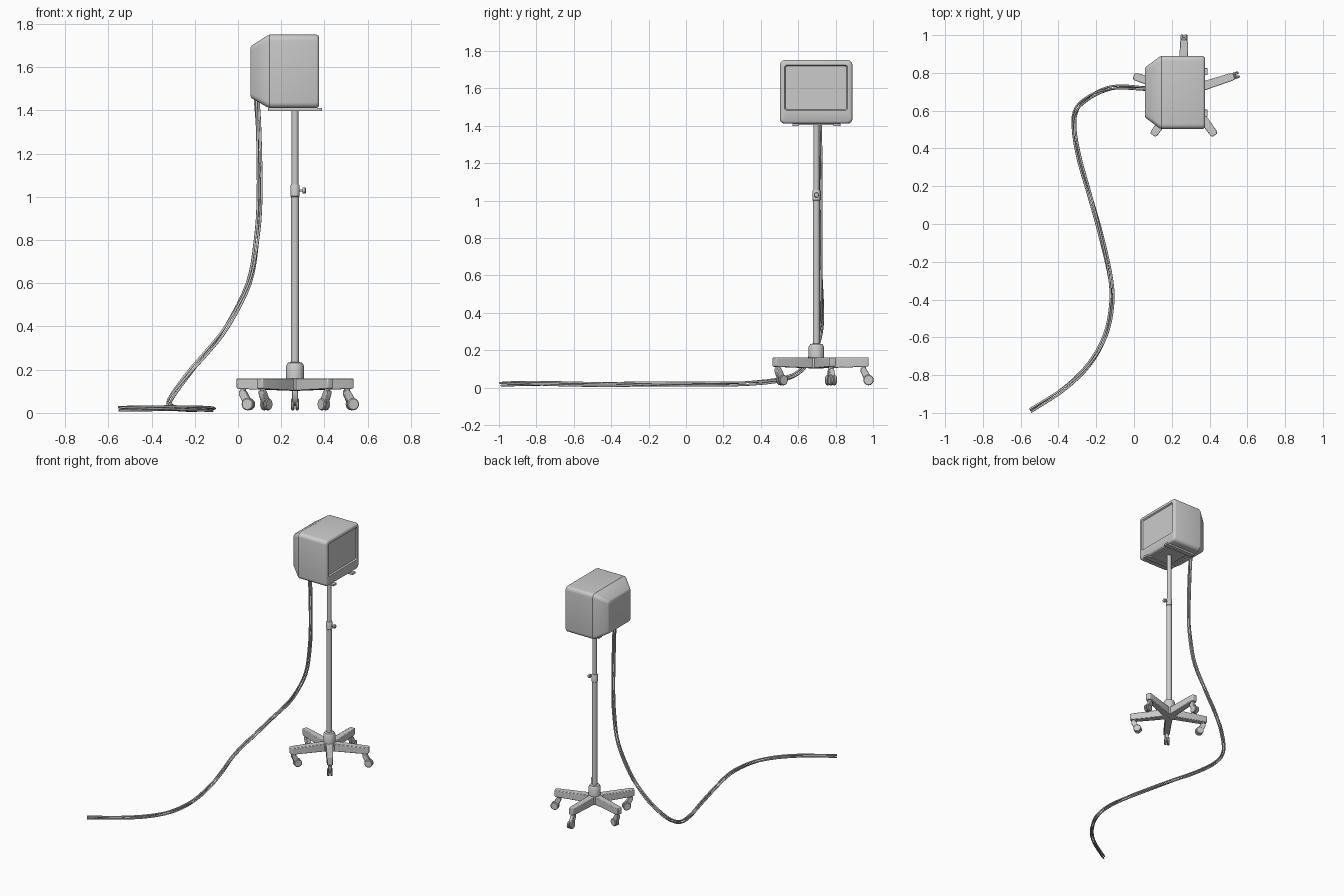
import bpy, bmesh, math
from mathutils import Vector, Matrix

if "Cube" in bpy.data.objects:
    bpy.data.objects.remove(bpy.data.objects["Cube"])

CX, CY = 0.264, 0.697          # stand axis


def finish(bm, name, smooth=True, bevel=0.0):
    bmesh.ops.recalc_face_normals(bm, faces=bm.faces)
    me = bpy.data.meshes.new(name)
    bm.to_mesh(me)
    bm.free()
    ob = bpy.data.objects.new(name, me)
    bpy.context.collection.objects.link(ob)
    if bevel:
        m = ob.modifiers.new("Bevel", 'BEVEL')
        m.width, m.segments, m.limit_method = bevel, 2, 'ANGLE'
    if smooth:
        bpy.ops.object.select_all(action='DESELECT')
        ob.select_set(True)
        bpy.context.view_layer.objects.active = ob
        bpy.ops.object.shade_smooth_by_angle(angle=math.radians(35))
    return ob


def skin(bm, rings, caps=(True, True)):
    vs = [[bm.verts.new(p) for p in r] for r in rings]
    n = len(vs[0])
    for a, b in zip(vs, vs[1:]):
        for i in range(n):
            bm.faces.new((a[i], a[(i + 1) % n], b[(i + 1) % n], b[i]))
    if caps[0]:
        bm.faces.new(vs[0][::-1])
    if caps[1]:
        bm.faces.new(vs[-1])


def rounded(x, y0, y1, z0, z1, r, seg=5):
    pts = []
    for k, (cy, cz) in enumerate(((y1 - r, z1 - r), (y0 + r, z1 - r), (y0 + r, z0 + r), (y1 - r, z0 + r))):
        for i in range(seg + 1):
            a = math.pi / 2 * (k + i / seg)
            pts.append((x, cy + r * math.cos(a), cz + r * math.sin(a)))
    return pts


def loft(name, sections, caps=(True, True)):
    bm = bmesh.new()
    skin(bm, [rounded(*s) for s in sections], caps)
    return finish(bm, name)


def box(name, x0, x1, y0, y1, z0, z1, bevel=0.0):
    bm = bmesh.new()
    bmesh.ops.create_cube(bm, size=1, matrix=Matrix.Translation(((x0 + x1) / 2, (y0 + y1) / 2, (z0 + z1) / 2))
                          @ Matrix.Diagonal((x1 - x0, y1 - y0, z1 - z0, 1)))
    return finish(bm, name, False, bevel)


def lathe(name, profile, matrix, n=24):
    bm = bmesh.new()
    skin(bm, [[matrix @ Vector((r * math.cos(2 * math.pi * i / n), r * math.sin(2 * math.pi * i / n), z))
               for i in range(n)] for r, z in profile])
    return finish(bm, name)


def extrude(name, outline, w, matrix, bevel=0.003):
    # side outline (along, up) given a width across
    bm = bmesh.new()
    skin(bm, [[matrix @ Vector((d, s * w / 2, z)) for d, z in outline] for s in (-1, 1)])
    return finish(bm, name, True, bevel)


# Monitor: front housing with bezel and recess, tapered rear cover, screen
loft("monitor_housing", [
    (0.142, 0.505, 0.887, 1.414, 1.748, 0.025),
    (0.146, 0.502, 0.890, 1.411, 1.751, 0.027),
    (0.362, 0.502, 0.890, 1.411, 1.751, 0.027),
    (0.371, 0.506, 0.886, 1.415, 1.747, 0.025),
    (0.376, 0.514, 0.878, 1.423, 1.739, 0.020),
    (0.376, 0.527, 0.864, 1.482, 1.724, 0.012),
    (0.366, 0.533, 0.858, 1.488, 1.718, 0.008)], (True, False))
loft("screen", [
    (0.360, 0.530, 0.861, 1.485, 1.721, 0.009),
    (0.366, 0.533, 0.858, 1.488, 1.718, 0.008)])
loft("rear_cover", [
    (0.058, 0.570, 0.823, 1.466, 1.692, 0.018),
    (0.063, 0.561, 0.832, 1.457, 1.700, 0.022),
    (0.136, 0.506, 0.886, 1.415, 1.747, 0.026),
    (0.142, 0.505, 0.887, 1.414, 1.748, 0.025)])

# Mounting plate and rails beneath the monitor
box("mount_plate", 0.18, 0.35, 0.60, 0.79, 1.404, 1.413)
for side, y in (("front", 0.587), ("back", 0.807)):
    box(side + "_mount_rail", 0.14, 0.39, y - 0.018, y + 0.018, 1.398, 1.412, 0.002)

# Telescopic pole, collar, clamp knob and hub
axis = Matrix.Translation((CX, CY, 0))
lathe("upper_pole", [(0.0155, 0.95), (0.0155, 1.405)], axis)
lathe("lower_pole", [(0.0185, 0.15), (0.0185, 1.01)], axis)
lathe("height_collar", [(0.0185, 1.0), (0.021, 1.003), (0.021, 1.052), (0.018, 1.057)], axis)
lathe("clamp_knob", [(0.005, 0.015), (0.005, 0.034), (0.013, 0.035), (0.014, 0.039), (0.014, 0.047), (0.011, 0.051)],
      Matrix.Translation((CX, CY, 1.03)) @ Matrix.Rotation(math.pi / 2, 4, 'Y'), 16)
lathe("base_hub", [(0.05, 0.105), (0.05, 0.158), (0.041, 0.16), (0.041, 0.218), (0.033, 0.232), (0.020, 0.235)], axis)

# Five legs with twin-wheel casters; casters trail outward or inward
for i, trail in enumerate((1, 1, -1, -1, -1)):
    n = str(i + 1)
    turn = axis @ Matrix.Rotation(math.radians(90 - 72 * i), 4, 'Z')
    bm = bmesh.new()
    skin(bm, [[turn @ Vector((d, s * w, z)) for s, z in ((-1, z0), (1, z0), (1, 0.16), (-1, 0.16))]
              for d, w, z0 in ((0.0, 0.026, 0.102), (0.265, 0.021, 0.111), (0.28, 0.016, 0.114))])
    finish(bm, "leg_" + n, True, 0.004)
    cast = turn @ Matrix.Translation((0.253, 0, 0)) @ Matrix.Diagonal((trail, 1, 1, 1))
    lathe("caster_stem_" + n, [(0.013, 0.085), (0.013, 0.115)], cast, 16)
    extrude("caster_fork_" + n, [(-0.017, 0.103), (0.013, 0.103), (0.034, 0.066), (0.04, 0.045),
                                 (0.022, 0.032), (0.0, 0.05), (-0.017, 0.085)], 0.026, cast)
    for side, y in (("left", -0.0105), ("right", 0.0105)):
        m = cast @ Matrix.Translation((0.026, y, 0.04)) @ Matrix.Rotation(math.pi / 2, 4, 'X')
        lathe("caster_wheel_%s_%s" % (side, n),
              [(0.024, -0.0075), (0.028, -0.004), (0.028, 0.004), (0.024, 0.0075)], m, 20)

# Cable bundle: centre path from the rear cover to the floor
path = [Vector(p) for p in (
    (0.085, 0.715, 1.47), (0.094, 0.715, 1.3), (0.100, 0.716, 1.0), (0.088, 0.717, 0.8), (0.05, 0.72, 0.6),
    (-0.05, 0.725, 0.405), (-0.14, 0.715, 0.285), (-0.225, 0.68, 0.185), (-0.302, 0.61, 0.085),
    (-0.32, 0.51, 0.043), (-0.29, 0.345, 0.025), (-0.235, 0.16, 0.019), (-0.18, -0.04, 0.017),
    (-0.13, -0.265, 0.018), (-0.118, -0.42, 0.018), (-0.15, -0.59, 0.019), (-0.235, -0.74, 0.02),
    (-0.37, -0.87, 0.021), (-0.55, -0.988, 0.021))]
ext = [2 * path[0] - path[1]] + path + [2 * path[-1] - path[-2]]
centre = []
for a, b, c, d in zip(ext, ext[1:], ext[2:], ext[3:]):
    for k in range(4):
        t = k / 4
        centre.append(0.5 * (2 * b + (c - a) * t + (2 * a - 5 * b + 4 * c - d) * t * t
                             + (3 * b - a - 3 * c + d) * t ** 3))
centre.append(path[-1])

# Three loosely twisted strands
for s in range(3):
    cu = bpy.data.curves.new("cable_%d" % (s + 1), 'CURVE')
    cu.dimensions, cu.bevel_depth, cu.bevel_resolution, cu.use_fill_caps = '3D', 0.0055, 2, True
    sp = cu.splines.new('POLY')
    sp.points.add(len(centre) - 1)
    for i, p in enumerate(centre):
        tan = (centre[min(i + 1, len(centre) - 1)] - centre[max(i - 1, 0)]).normalized()
        u = tan.cross(Vector((1, 0, 0))).normalized()
        v = tan.cross(u)
        a = 2 * math.pi * (s / 3 + 1.5 * i / len(centre))
        sp.points[i].co = (*(p + 0.0095 * (u * math.cos(a) + v * math.sin(a))), 1)
    bpy.context.collection.objects.link(bpy.data.objects.new("cable_%d" % (s + 1), cu))
